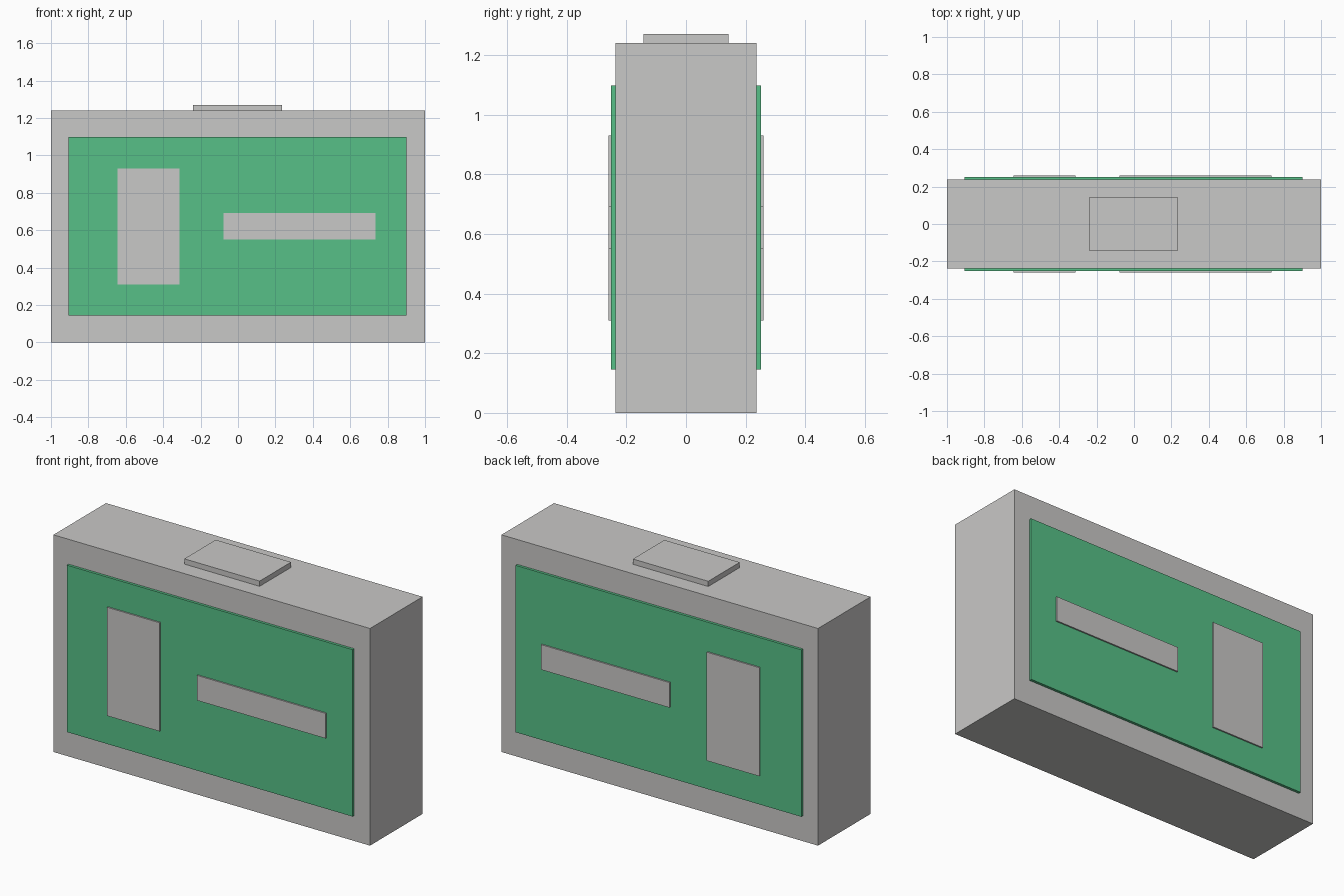
import bpy

if "Cube" in bpy.data.objects:
    bpy.data.objects.remove(bpy.data.objects["Cube"], do_unlink=True)


def make_material(name, rgb):
    mat = bpy.data.materials.new(name)
    mat.use_nodes = True
    color = (*rgb, 1.0)
    mat.diffuse_color = color
    mat.node_tree.nodes["Principled BSDF"].inputs["Base Color"].default_value = color
    return mat


def box(name, mat, x, y, z):
    """Box spanning the given (low, high) ranges."""
    spans = (x, y, z)
    bpy.ops.mesh.primitive_cube_add(size=1, location=[(a + b) / 2 for a, b in spans])
    obj = bpy.context.object
    obj.name = name
    obj.scale = [b - a for a, b in spans]
    bpy.ops.object.transform_apply(location=False, rotation=False, scale=True)
    obj.data.materials.append(mat)
    return obj


grey = make_material("light grey", (0.584, 0.58, 0.571))
green = make_material("green", (0.095, 0.527, 0.242))

HALF_DEPTH = 0.237
PANEL_Y = 0.252
PLATE_Y = 0.26
TOP = 1.24

# Case and the raised block on top
box("case", grey, (-1, 1), (-HALF_DEPTH, HALF_DEPTH), (0, TOP))
box("top_block", grey, (-0.24, 0.236), (-0.142, 0.142), (TOP, 1.27))

# Both faces carry the same green panel and raised plates
for label, side in (("front", -1), ("back", 1)):
    def layer(inner, outer):
        return sorted((side * inner, side * outer))

    box(label + "_panel", green, (-0.905, 0.9), layer(HALF_DEPTH, PANEL_Y), (0.145, 1.098))
    box(label + "_tall_plate", grey, (-0.645, -0.313), layer(PANEL_Y, PLATE_Y), (0.31, 0.93))
    box(label + "_long_bar", grey, (-0.077, 0.735), layer(PANEL_Y, PLATE_Y), (0.55, 0.693))
